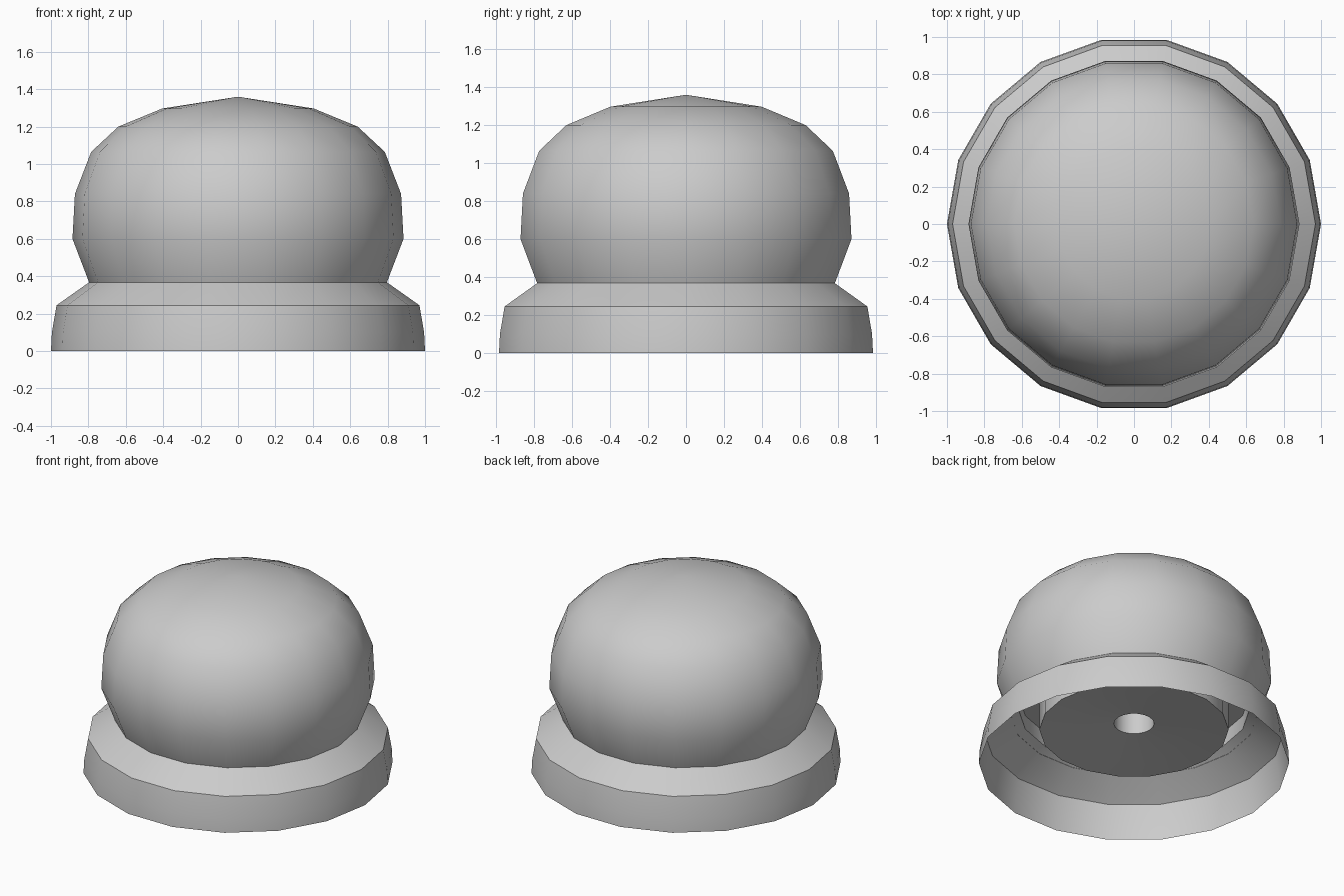
import bpy, bmesh, math

if "Cube" in bpy.data.objects:
    bpy.data.objects.remove(bpy.data.objects["Cube"])

SIDES = 18


def lathe(name, profile):
    """Revolve (radius, z) points around z; a zero radius makes a pole."""
    bm = bmesh.new()
    rings = []
    for r, z in profile:
        if r == 0:
            rings.append([bm.verts.new((0, 0, z))] * SIDES)
        else:
            rings.append([bm.verts.new((r * math.cos(i * math.tau / SIDES),
                                        r * math.sin(i * math.tau / SIDES), z))
                          for i in range(SIDES)])
    for a, b in zip(rings, rings[1:]):
        for i in range(SIDES):
            j = (i + 1) % SIDES
            bm.faces.new(dict.fromkeys((a[i], a[j], b[j], b[i])))
    bmesh.ops.recalc_face_normals(bm, faces=bm.faces)
    mesh = bpy.data.meshes.new(name)
    bm.to_mesh(mesh)
    bm.free()
    obj = bpy.data.objects.new(name, mesh)
    bpy.context.collection.objects.link(obj)
    bpy.ops.object.select_all(action='DESELECT')
    obj.select_set(True)
    bpy.context.view_layer.objects.active = obj
    bpy.ops.object.shade_smooth_by_angle(angle=math.radians(30))
    return obj


# Open skirt with sloped shoulder and a narrow inner lip
lathe("base_skirt", [(1.0, 0), (0.995, 0.1), (0.97, 0.245), (0.8, 0.365), (0.745, 0.4)])

# Rounded cap
lathe("dome_cap", [(0, 1.36), (0.405, 1.297), (0.64, 1.2), (0.785, 1.065),
                   (0.872, 0.84), (0.885, 0.6), (0.795, 0.365)])

# Inner plug seen from below: groove, wall, dished underside, blind hole
lathe("inner_plug", [(0.745, 0.4), (0.745, 0.5), (0.61, 0.5), (0.61, 0.25),
                     (0.13, 0.295), (0.13, 0.6), (0, 0.6)])
